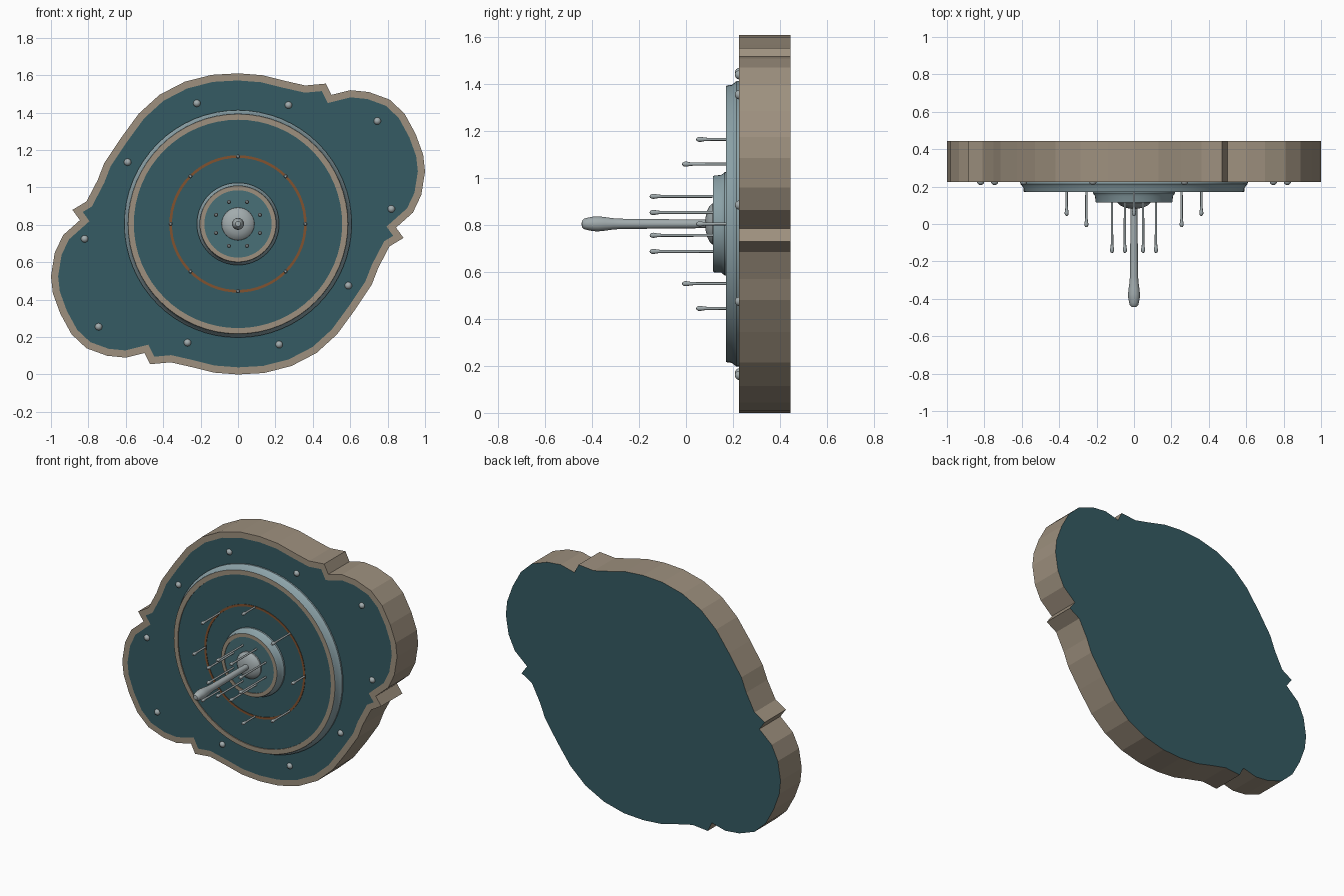
import bpy, bmesh, math

if "Cube" in bpy.data.objects:
    bpy.data.objects.remove(bpy.data.objects["Cube"])

CZ = 0.805  # height of the dial centre


def material(name, rgb):
    m = bpy.data.materials.new(name)
    m.diffuse_color = (*rgb, 1)
    m.use_nodes = True
    m.node_tree.nodes["Principled BSDF"].inputs["Base Color"].default_value = m.diffuse_color
    return m


TEAL = material("teal", (0.035, 0.105, 0.125))
PALE_TEAL = material("pale_teal", (0.065, 0.16, 0.185))
TAN = material("tan", (0.34, 0.28, 0.21))
STEEL = material("steel", (0.26, 0.36, 0.39))
GREY = material("grey", (0.36, 0.41, 0.42))
COPPER = material("copper", (0.22, 0.085, 0.03))


def finish(name, bm, mats, smooth=True):
    bmesh.ops.recalc_face_normals(bm, faces=bm.faces)
    me = bpy.data.meshes.new(name)
    bm.to_mesh(me)
    bm.free()
    for m in mats:
        me.materials.append(m)
    ob = bpy.data.objects.new(name, me)
    bpy.context.collection.objects.link(ob)
    if smooth:
        bpy.ops.object.select_all(action='DESELECT')
        ob.select_set(True)
        bpy.context.view_layer.objects.active = ob
        bpy.ops.object.shade_smooth_by_angle(angle=math.radians(35))
    return ob


def lathe(name, profile, mats, bands=None, x=0, z=0, n=64, closed=False):
    """Turn (radius, y) points around the y axis; bands give a material per step."""
    bm = bmesh.new()
    rings = []
    for r, y in profile:
        if r == 0:
            rings.append([bm.verts.new((x, y, CZ + z))] * n)
        else:
            rings.append([bm.verts.new((x + r * math.cos(math.tau * i / n), y,
                                        CZ + z + r * math.sin(math.tau * i / n)))
                          for i in range(n)])
    if closed:
        rings.append(rings[0])
    for k, (a, b) in enumerate(zip(rings, rings[1:])):
        for i in range(n):
            j = (i + 1) % n
            quad = list(dict.fromkeys((a[i], a[j], b[j], b[i])))
            f = bm.faces.new(quad)
            f.material_index = bands[k] if bands else 0
    return finish(name, bm, mats)


# Back plate: half outline, repeated by a half turn
half = [(0, .805), (.13, .795), (.25, .765), (.36, .74), (.47, .75), (.50, .69),
        (.60, .715), (.70, .705), (.81, .665), (.89, .59), (.95, .48), (.99, .37),
        (1.0, .28), (.98, .155), (.935, .06), (.845, -.02), (.885, -.075),
        (.81, -.12), (.75, -.235), (.715, -.325), (.625, -.46), (.53, -.59),
        (.42, -.69), (.285, -.76), (.14, -.797)]
outline = half + [(-x, -z) for x, z in half]
bm = bmesh.new()
front = [bm.verts.new((x, .225, CZ + z)) for x, z in outline]
back = [bm.verts.new((x, .445, CZ + z)) for x, z in outline]
for i in range(len(front)):
    j = (i + 1) % len(front)
    bm.faces.new((front[i], front[j], back[j], back[i]))
bm.faces.new(back).material_index = 1
face = bm.faces.new(front)
bmesh.ops.recalc_face_normals(bm, faces=bm.faces)
bmesh.ops.inset_region(bm, faces=[face], thickness=.038, use_even_offset=True)
face.material_index = 1
finish("back_plate", bm, [TAN, TEAL], smooth=False)

# Rivets around the plate
for x, z in [(-.22, .645), (.27, .635), (.745, .55), (.82, .08), (.59, -.33)]:
    for s in (1, -1):
        dome = [(.02 * math.sin(a), .228 - .02 * math.cos(a))
                for a in (math.pi * k / 8 for k in range(1, 8))]
        lathe("rivet", [(0, .208)] + dome + [(0, .248)], [GREY],
              x=s * x, z=s * z, n=16)

# Large dial and raised hub, each with a tan rim and recessed teal face
lathe("large_dial", [(0, .176), (.557, .176), (.557, .17), (.587, .17), (.59, .175),
                     (.592, .195), (.608, .215), (.608, .226)],
      [TEAL, TAN, STEEL], [0, 1, 1, 2, 2, 2, 2])
lathe("hub_dial", [(0, .12), (.18, .12), (.18, .115), (.203, .115), (.206, .12),
                   (.208, .15), (.22, .165), (.22, .178)],
      [PALE_TEAL, TAN, STEEL], [0, 1, 1, 2, 2, 2, 2])

# Thin copper ring
lathe("copper_ring", [(.353, .177), (.353, .173), (.367, .173), (.367, .177)],
      [COPPER], n=64, closed=True)


def pin(name, x, z, base, tip):
    """Slender pin with a drop-shaped end."""
    lathe(name, [(0, tip), (.006, tip + .002), (.010, tip + .009), (.011, tip + .018),
                 (.008, tip + .034), (.0065, tip + .05), (.006, base)],
          [GREY], x=x, z=z, n=12)


# Outer pins alternate in length; inner pins are all alike
for i in range(8):
    a = math.tau * i / 8
    pin("outer_pin", .36 * math.cos(a), .36 * math.sin(a), .18,
        .043 if i % 2 == 0 else -.017)
    a += math.pi / 8
    pin("inner_pin", .127 * math.cos(a), .127 * math.sin(a), .125, -.155)

# Central boss and long spindle with a bulbous end
lathe("centre_boss", [(0, .082), (.03, .084), (.055, .09), (.075, .1), (.087, .112),
                      (.088, .122)], [GREY], n=32)
lathe("spindle", [(0, -.445), (.014, -.443), (.022, -.435), (.026, -.42), (.031, -.395),
                  (.032, -.375), (.029, -.345), (.024, -.31), (.022, -.28),
                  (.02, -.1), (.018, .1)], [GREY], n=24)
